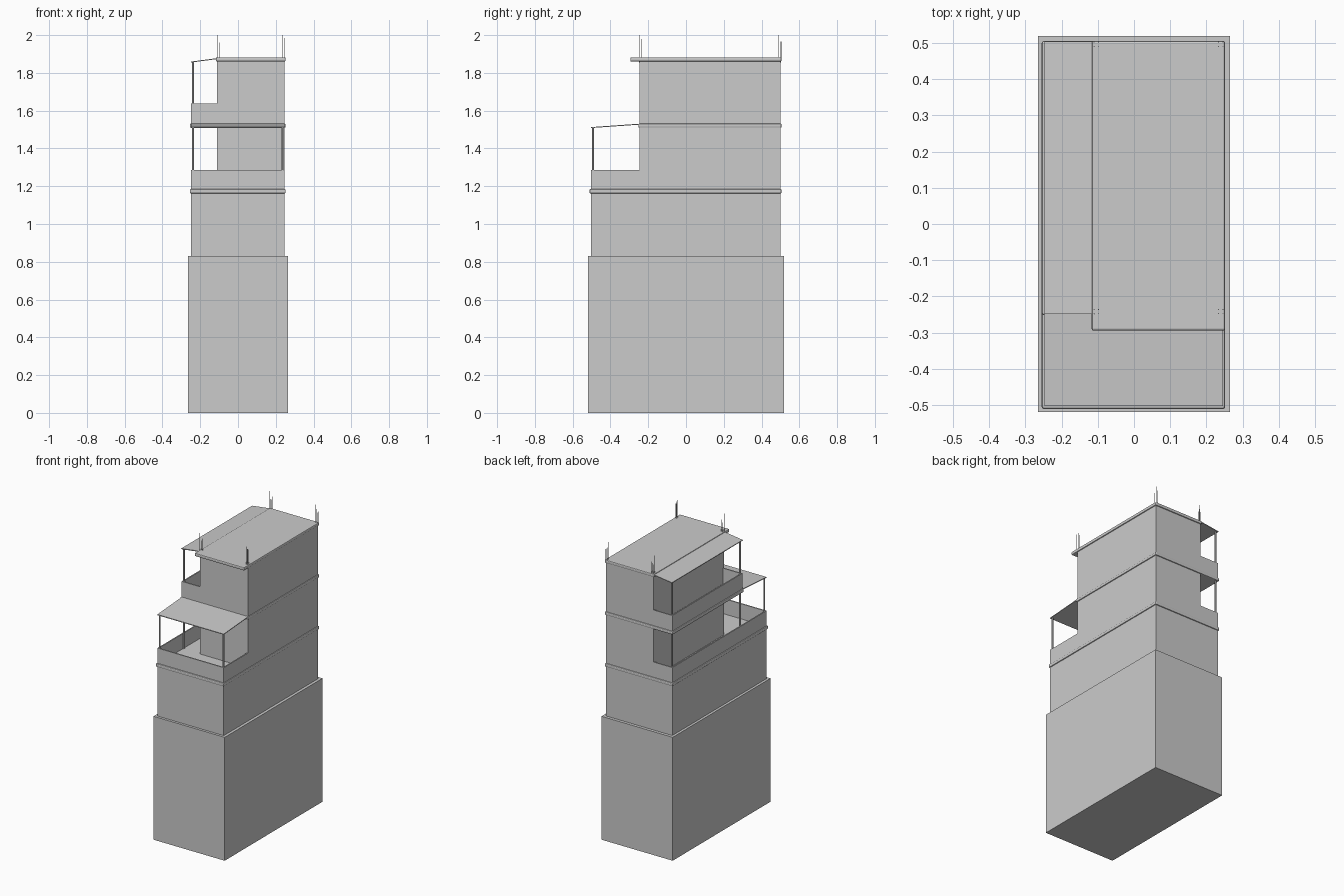
import bpy, bmesh, random

if "Cube" in bpy.data.objects:
    bpy.data.objects.remove(bpy.data.objects["Cube"])
random.seed(4)


def box(name, x, y, z, bevel=0):
    """Box from its (min, max) ranges."""
    bm = bmesh.new()
    v = [bm.verts.new((a, b, c)) for c in z for b in y for a in x]
    for f in ((0, 2, 3, 1), (4, 5, 7, 6), (0, 1, 5, 4),
              (2, 6, 7, 3), (0, 4, 6, 2), (1, 3, 7, 5)):
        bm.faces.new([v[i] for i in f])
    me = bpy.data.meshes.new(name)
    bm.to_mesh(me)
    bm.free()
    ob = bpy.data.objects.new(name, me)
    bpy.context.collection.objects.link(ob)
    if bevel:
        m = ob.modifiers.new("rounded_edge", 'BEVEL')
        m.width, m.segments = bevel, 2
    return ob


def post(name, x, y, z, r, sides=8):
    bpy.ops.mesh.primitive_cylinder_add(vertices=sides, radius=r, depth=z[1] - z[0],
                                        location=(x, y, (z[0] + z[1]) / 2))
    bpy.context.object.name = name


def parapet(name, pts, z, t=0.008):
    """Low wall following an open path, thickened inwards."""
    bm = bmesh.new()
    rows = [[bm.verts.new((x, y, h)) for x, y in pts] for h in z]
    for i in range(len(pts) - 1):
        bm.faces.new((rows[0][i], rows[0][i + 1], rows[1][i + 1], rows[1][i]))
    me = bpy.data.meshes.new(name)
    bm.to_mesh(me)
    bm.free()
    ob = bpy.data.objects.new(name, me)
    bpy.context.collection.objects.link(ob)
    m = ob.modifiers.new("thickness", 'SOLIDIFY')
    m.thickness, m.offset, m.use_even_offset = t, -1, True


def slope(ob, axis, low_side, drop):
    """Lower one edge of a canopy."""
    for v in ob.data.vertices:
        if v.co[axis] < low_side:
            v.co.z -= drop


L, R, F, B = -0.248, 0.246, -0.503, 0.5     # outer wall lines
IX, IY = -0.11, -0.245                      # set-back wall lines

# solid tiers
box("ground_block", (-0.265, 0.265), (-0.52, 0.52), (0, 0.83))
box("first_storey", (L, R), (F, B), (0.83, 1.165))
box("second_storey", (IX, R), (IY, B), (1.18, 1.515))
box("third_storey", (IX, R), (IY, B), (1.525, 1.862))

# projecting floor slabs and roof
box("first_slab", (L - .007, R + .006), (F - .008, B + .006), (1.162, 1.185), 0.006)
box("second_slab", (L - .007, R + .006), (IY - .007, B + .006), (1.51, 1.532), 0.006)
box("roof_slab", (IX - .007, R + .006), (-0.295, B + .006), (1.86, 1.882), 0.006)

# balcony parapets
parapet("lower_parapet", [(IX, B), (L, B), (L, F), (R, F), (R, IY)], (1.18, 1.287))
parapet("upper_parapet", [(IX, B), (L, B), (L, IY), (IX, IY)], (1.53, 1.637))

# thin sloping canopies
slope(box("front_canopy", (L, R), (F, IY), (1.526, 1.531)), 1, -0.4, 0.018)
slope(box("side_canopy", (L, IX), (IY - .004, B + .004), (1.873, 1.878)), 0, -0.2, 0.018)

# balcony posts
for x, y in ((-0.238, -0.492), (0.236, -0.492), (-0.238, -0.235), (-0.238, 0.49)):
    post("lower_post", x, y, (1.18, 1.512), 0.006)
for y in (-0.235, 0.49):
    post("upper_post", -0.238, y, (1.53, 1.861), 0.006)

# bare reinforcing rods at the roof corners
for cx in (-0.104, 0.24):
    for cy in (-0.242, 0.497):
        for i, (dx, dy) in enumerate(((-1, -1), (1, -1), (-1, 1), (1, 1))):
            top = 2.0 if i == 0 else random.uniform(1.94, 1.99)
            post("roof_rod", cx + dx * .006, cy + dy * .006, (1.87, top), 0.0015, 6)
